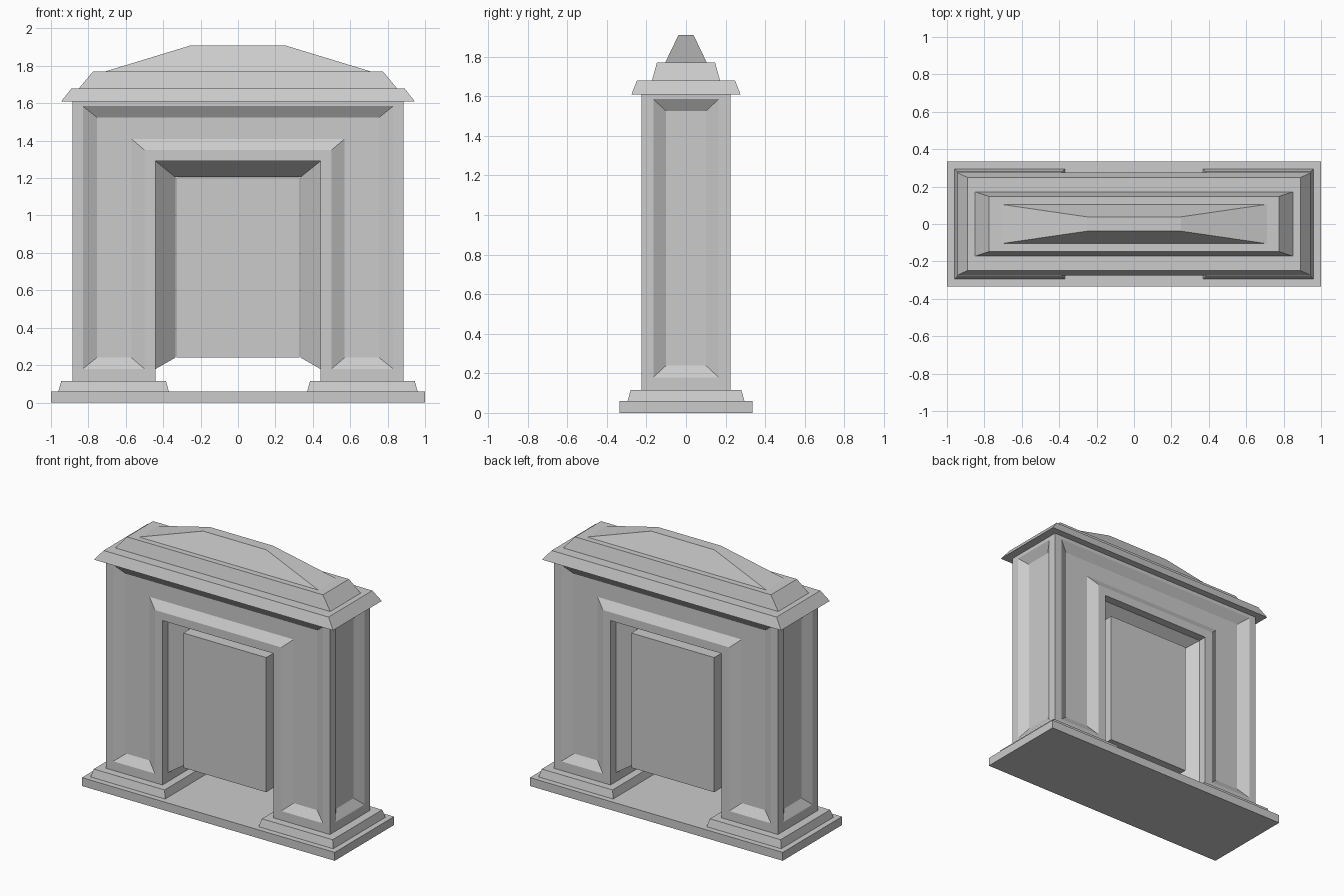
import bpy
import bmesh

if "Cube" in bpy.data.objects:
    bpy.data.objects.remove(bpy.data.objects["Cube"])

stone = bpy.data.materials.new("grey stone")
stone.diffuse_color = (0.6, 0.6, 0.6, 1)
stone.use_nodes = True
stone.node_tree.nodes["Principled BSDF"].inputs["Base Color"].default_value = stone.diffuse_color


def finish(name, bm):
    bmesh.ops.remove_doubles(bm, verts=bm.verts, dist=0.0005)
    bmesh.ops.recalc_face_normals(bm, faces=bm.faces)
    mesh = bpy.data.meshes.new(name)
    bm.to_mesh(mesh)
    bm.free()
    mesh.materials.append(stone)
    obj = bpy.data.objects.new(name, mesh)
    bpy.context.collection.objects.link(obj)
    return obj


def face(bm, pts):
    bm.faces.new([bm.verts.new(p) for p in pts])


def bridge(bm, a, b, closed=True):
    n = len(a)
    for i in range(n if closed else n - 1):
        j = (i + 1) % n
        face(bm, [a[i], a[j], b[j], b[i]])


def rect(hx, hy, z, cx=0):
    return [(cx - hx, -hy, z), (cx + hx, -hy, z), (cx + hx, hy, z), (cx - hx, hy, z)]


def block(name, bottom, top):
    """Tapered block between two level rectangles."""
    bm = bmesh.new()
    face(bm, bottom)
    face(bm, top)
    bridge(bm, bottom, top)
    return finish(name, bm)


def arch(x, top, z):
    """Open square arch: up one side, across and down the other."""
    return [(-x, z), (-x, top), (x, top), (x, z)]


def at_y(path, y):
    return [(x, y, z) for x, z in path]


# Base slab and the two plinths
block("base_slab", rect(1, 0.335, 0), rect(1, 0.335, 0.06))
for side, label in ((-1, "left"), (1, "right")):
    block(label + "_plinth", rect(0.295, 0.295, 0.06, side * 0.665),
          rect(0.28, 0.28, 0.115, side * 0.665))

# Arch body: sunk panels on the faces and ends, bevelled tongue in the opening
OUTER, MIDDLE, FLOOR = (0.885, 1.61), (0.83, 1.585), (0.755, 1.525)
HALF, SUNK = 0.225, 0.04
bm = bmesh.new()
for s in (-1, 1):
    # front and back panels
    loops = [
        at_y(arch(*OUTER, 0.115) + arch(0.44, 1.29, 0.115)[::-1], s * HALF),
        at_y(arch(*MIDDLE, 0.18) + arch(0.50, 1.35, 0.18)[::-1], s * HALF),
        at_y(arch(*FLOOR, 0.24) + arch(0.57, 1.41, 0.24)[::-1], s * (HALF - SUNK)),
    ]
    bridge(bm, loops[0], loops[1])
    bridge(bm, loops[1], loops[2])
    a = loops[2]
    for i in range(3):
        face(bm, [a[i], a[i + 1], a[6 - i], a[7 - i]])

    # end panels
    ends = [[(s * x, -y, lo), (s * x, y, lo), (s * x, y, hi), (s * x, -y, hi)]
            for x, y, lo, hi in ((0.885, HALF, 0.115, 1.61),
                                 (0.885, 0.165, 0.18, 1.585),
                                 (0.885 - SUNK, 0.10, 0.24, 1.525))]
    bridge(bm, ends[0], ends[1])
    bridge(bm, ends[1], ends[2])
    face(bm, ends[2])

    # underside of each leg
    face(bm, rect(0.2225, HALF, 0.115, s * 0.6625))

# opening lining
rows = [at_y(arch(x, top, z), y) for x, top, z, y in (
    (0.44, 1.29, 0.115, -HALF), (0.44, 1.29, 0.18, -0.165), (0.335, 1.205, 0.24, -0.055),
    (0.335, 1.205, 0.24, 0.055), (0.44, 1.29, 0.18, 0.165), (0.44, 1.29, 0.115, HALF))]
for a, b in zip(rows, rows[1:]):
    bridge(bm, a, b, closed=False)
for k in (0, -1):
    face(bm, [rows[0][k], rows[1][k], rows[4][k], rows[5][k]])
    face(bm, [rows[1][k], rows[2][k], rows[3][k], rows[4][k]])
face(bm, rect(0.885, HALF, 1.61))
finish("arch_body", bm)

# Slab hung in the opening
block("centre_panel", rect(0.328, 0.15, 0.24), rect(0.328, 0.15, 1.203))

# Stepped roof
block("lower_cornice", rect(0.945, 0.275, 1.61), rect(0.89, 0.248, 1.68))
block("upper_cornice", rect(0.85, 0.172, 1.68), rect(0.775, 0.147, 1.77))
block("roof_cap", rect(0.71, 0.105, 1.77), rect(0.25, 0.038, 1.91))
